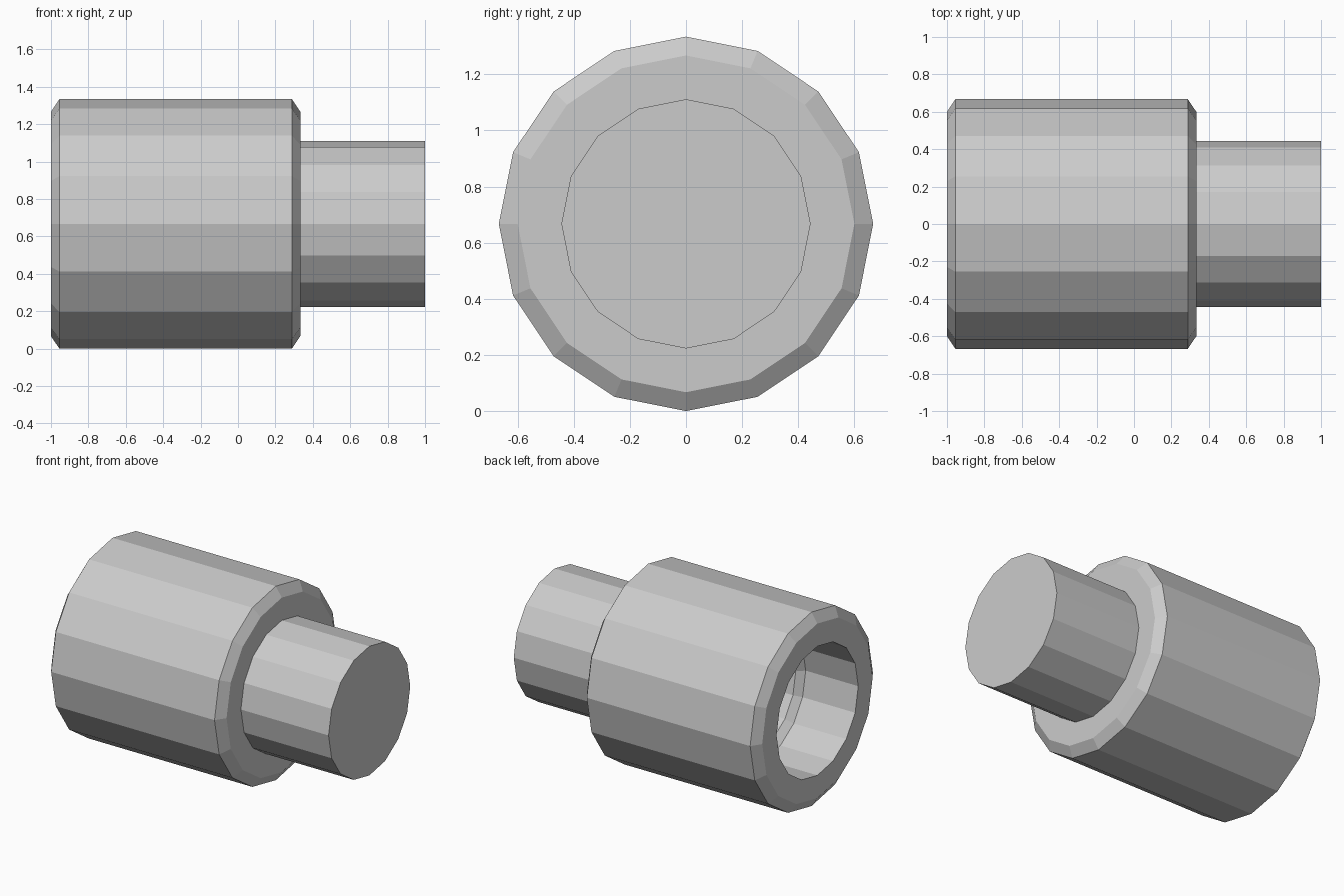
import bpy, bmesh
from math import sin, cos, tau

if "Cube" in bpy.data.objects:
    bpy.data.objects.remove(bpy.data.objects["Cube"])

SIDES = 16
AXIS_Z = 0.667


def lathe(name, profile):
    """Revolve (x, radius) stations about the x axis and cap both ends."""
    bm = bmesh.new()
    rings = []
    for x, r in profile:
        rings.append([bm.verts.new((x, r * sin(tau * i / SIDES),
                                    AXIS_Z + r * cos(tau * i / SIDES)))
                      for i in range(SIDES)])
    for a, b in zip(rings, rings[1:]):
        for i in range(SIDES):
            j = (i + 1) % SIDES
            bm.faces.new((a[i], a[j], b[j], b[i]))
    bm.faces.new(rings[0])
    bm.faces.new(rings[-1])
    bmesh.ops.recalc_face_normals(bm, faces=bm.faces)
    mesh = bpy.data.meshes.new(name)
    bm.to_mesh(mesh)
    bm.free()
    obj = bpy.data.objects.new(name, mesh)
    bpy.context.collection.objects.link(obj)
    return obj


# Stepped blind socket on the left end
socket = [(-0.333, 0.40), (-0.555, 0.40), (-0.60, 0.444), (-1.0, 0.444)]
# Thick sleeve with chamfered ends
sleeve = [(-1.0, 0.60), (-0.955, 0.667), (0.288, 0.667), (0.333, 0.60)]
# Solid peg on the right end
peg = [(0.333, 0.444), (1.0, 0.444)]

lathe("socket_and_peg_connector", socket + sleeve + peg)
